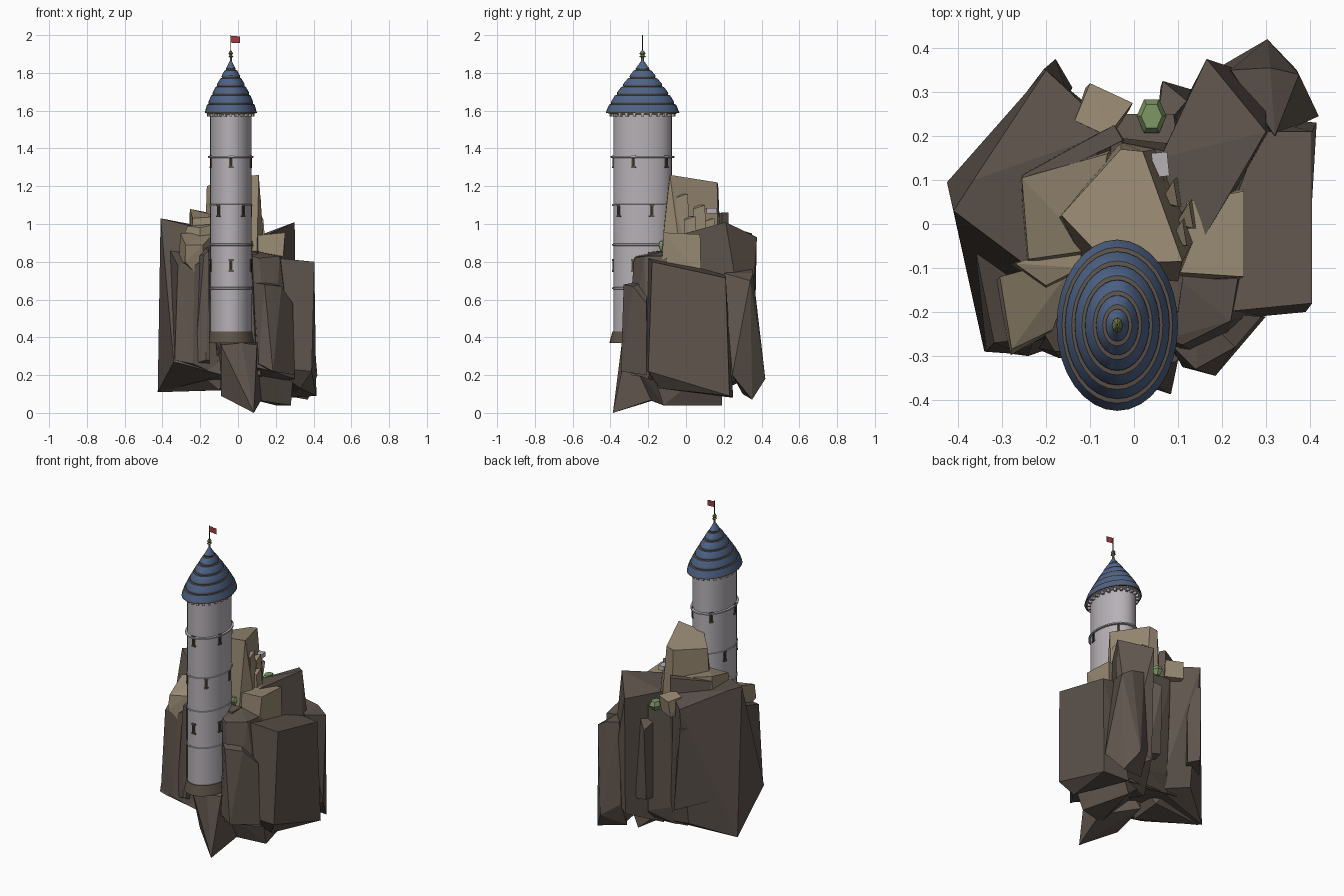
import bpy, bmesh, math
from mathutils import Vector, Matrix

CX, CY, STRETCH = -0.038, -0.23, 1.41      # tower axis and oval stretch in y


def mat(name, r, g, b):
    m = bpy.data.materials.new(name)
    m.diffuse_color = (r, g, b, 1)
    return m


ROCK = mat("dark_rock", 0.113, 0.089, 0.073)
TAN = mat("tan_rock", 0.31, 0.25, 0.168)
WALL = mat("pale_wall", 0.47, 0.44, 0.47)
BLUE = mat("blue_roof", 0.075, 0.125, 0.24)
TRIM = mat("brown_trim", 0.11, 0.085, 0.065)
DARK = mat("dark_opening", 0.03, 0.028, 0.03)
GREEN = mat("leaf_green", 0.21, 0.31, 0.13)
OLIVE = mat("olive_finial", 0.17, 0.21, 0.08)
RED = mat("flag_red", 0.35, 0.045, 0.055)


def finish(name, bm, mats, smooth=False):
    bmesh.ops.recalc_face_normals(bm, faces=bm.faces)
    me = bpy.data.meshes.new(name)
    bm.to_mesh(me)
    bm.free()
    for m in mats:
        me.materials.append(m)
    ob = bpy.data.objects.new(name, me)
    bpy.context.collection.objects.link(ob)
    if smooth:
        bpy.ops.object.select_all(action='DESELECT')
        ob.select_set(True)
        bpy.context.view_layer.objects.active = ob
        bpy.ops.object.shade_smooth_by_angle(angle=math.radians(30))
    return ob


def boulder(name, m, top, bottom):
    """Angular rock: hull between a few upper and lower corners."""
    bm = bmesh.new()
    for p in top + bottom:
        bm.verts.new(p)
    bmesh.ops.convex_hull(bm, input=bm.verts)
    loose = [v for v in bm.verts if not v.link_faces]
    bmesh.ops.delete(bm, geom=loose, context='VERTS')
    # merge nearly level facets into broad flat faces
    bmesh.ops.dissolve_limit(bm, angle_limit=math.radians(6), verts=bm.verts, edges=bm.edges)
    return finish(name, bm, [m])


def lathe(name, profile, mats, idx=None, n=32, stretch=STRETCH, at=(CX, CY), smooth=True):
    """Turn a radius/height profile; idx gives a material slot per segment."""
    bm = bmesh.new()
    rings = []
    for r, z in profile:
        rings.append([bm.verts.new((at[0] + r * math.cos(2 * math.pi * k / n),
                                    at[1] + r * stretch * math.sin(2 * math.pi * k / n), z))
                      for k in range(n)])
    for i in range(len(rings) - 1):
        for k in range(n):
            j = (k + 1) % n
            f = bm.faces.new((rings[i][k], rings[i][j], rings[i + 1][j], rings[i + 1][k]))
            f.material_index = idx[i] if idx else 0
    bm.faces.new(rings[0])
    bm.faces.new(rings[-1])
    return finish(name, bm, mats, smooth)


def add_box(bm, size, mtx):
    bmesh.ops.create_cube(bm, size=1, matrix=mtx @ Matrix.Diagonal((*size, 1)))


def on_wall(deg, r, z):
    """Placement on the oval wall with local x pointing outward."""
    a = math.radians(deg)
    pos = Vector((CX + r * math.cos(a), CY + r * STRETCH * math.sin(a), z))
    out = math.atan2(math.sin(a) / STRETCH, math.cos(a))
    return Matrix.Translation(pos) @ Matrix.Rotation(out, 4, 'Z')


# Tower shaft, footing and string courses
lathe("tower_shaft", [(0.11, 0.42), (0.11, 1.58), (0.13, 1.585), (0.13, 1.595)], [WALL])
lathe("tower_footing", [(0.125, 0.37), (0.122, 0.385), (0.113, 0.43), (0.10, 0.435)], [TRIM])
for i, z in enumerate((0.66, 0.89, 1.10, 1.355)):
    w = 0.114 if i < 3 else 0.120
    lathe(f"wall_ring_{i + 1}", [(0.109, z - 0.006), (w, z - 0.004), (w, z + 0.004), (0.109, z + 0.006)], [WALL])

# Windows, five around each level, alternating positions
frames, panes = bmesh.new(), bmesh.new()
for level, z in enumerate((0.78, 1.07, 1.33)):
    for k in range(5):
        deg = -90 + 72 * k + (36 if level == 1 else 0)
        for s in (-1, 1):
            m = on_wall(deg, 0.11, z)
            add_box(frames, (0.012, 0.026, 0.009), m @ Matrix.Translation((0, 0, s * 0.029)))
            add_box(frames, (0.009, 0.004, 0.056), m @ Matrix.Translation((0, s * 0.007, 0)))
        add_box(panes, (0.007, 0.011, 0.05), on_wall(deg, 0.11, z))
finish("window_frames", frames, [TRIM])
finish("window_openings", panes, [DARK])

# Corbels under the eaves
bm = bmesh.new()
for k in range(24):
    add_box(bm, (0.018, 0.014, 0.018), on_wall(15 * k, 0.117, 1.577))
finish("eave_corbels", bm, [WALL])

# Tiered roof with a brown band at each step
steps = [1, 0.86, 0.70, 0.53, 0.35, 0.19]
heights = [1.588, 1.642, 1.69, 1.735, 1.78, 1.822]
prof, idx = [(0.115, 1.592)], [1]
for i in range(5):
    r0, r1 = 0.138 * steps[i], 0.138 * steps[i + 1]
    z0, z1 = heights[i], heights[i + 1]
    prof += [(r0, z0), (r0 * 0.99, z0 + 0.007), (r1 + 0.007, z1 - 0.009), (r1 - 0.001, z1 - 0.007)]
    idx += [1 if i == 0 else 0, 0, 1, 1]
prof += [(0.026, 1.822), (0.004, 1.866)]
idx.append(0)
lathe("tiered_roof", prof, [BLUE, TRIM], idx)

# Finial, pole and flag
lathe("finial", [(0.006, 1.855), (0.005, 1.88), (0.013, 1.888), (0.006, 1.894), (0.012, 1.902), (0.004, 1.918)],
      [OLIVE], n=8)
lathe("flag_pole", [(0.0022, 1.9), (0.0022, 2.0)], [DARK], n=6)
bm = bmesh.new()
cols = [[bm.verts.new((CX + 0.016 * i, CY + 0.002 * math.sin(2.1 * i), z - 0.001 * i)) for z in (1.960, 1.996)]
        for i in range(4)]
for a, b in zip(cols, cols[1:]):
    bm.faces.new((a[0], b[0], b[1], a[1]))
finish("flag", bm, [RED])

# Dark cliffs: left side
boulder("left_cliff", ROCK,
        [(-0.41, 0.03, 1.03), (-0.365, 0.10, 1.02), (-0.20, 0.35, 0.95), (-0.05, 0.21, 0.96), (-0.25, -0.09, 0.99)],
        [(-0.425, 0.095, 0.11), (-0.2, 0.26, 0.2), (-0.02, 0.2, 0.15), (-0.34, -0.29, 0.27),
         (-0.30, -0.293, 0.26), (-0.08, -0.26, 0.2)])
boulder("left_ridge", ROCK,
        [(-0.255, 0.11, 1.05), (-0.045, 0.225, 1.06), (-0.025, 0.19, 1.06), (-0.23, 0.09, 1.05)],
        [(-0.255, 0.115, 0.8), (-0.045, 0.225, 0.7), (-0.02, 0.19, 0.7), (-0.23, 0.08, 0.8)])
boulder("left_front_slab", ROCK,
        [(-0.36, -0.06, 0.86), (-0.318, -0.27, 0.78), (-0.23, -0.27, 0.78), (-0.16, -0.24, 0.82), (-0.15, -0.1, 0.86)],
        [(-0.37, -0.08, 0.3), (-0.335, -0.288, 0.28), (-0.24, -0.30, 0.26), (-0.1, -0.25, 0.2), (-0.1, -0.1, 0.2)])
boulder("tower_left_slab", ROCK,
        [(-0.21, -0.24, 0.83), (-0.18, -0.29, 0.84), (-0.155, -0.29, 0.86), (-0.15, -0.15, 0.88), (-0.19, -0.15, 0.88)],
        [(-0.23, -0.28, 0.26), (-0.17, -0.305, 0.28), (-0.15, -0.30, 0.28), (-0.15, -0.15, 0.2), (-0.2, -0.15, 0.2)])
boulder("left_back_slab", ROCK,
        [(-0.35, 0.135, 0.87), (-0.205, 0.352, 0.82), (-0.15, 0.29, 0.82), (-0.28, 0.05, 0.85)],
        [(-0.365, 0.14, 0.36), (-0.178, 0.375, 0.32), (-0.14, 0.31, 0.32), (-0.28, 0.05, 0.36)])

# Dark cliffs: middle mass and rear columns
boulder("core_rock", ROCK,
        [(-0.2, -0.15, 0.86), (0.1, -0.2, 0.85), (0.15, 0.15, 0.88), (-0.1, 0.2, 0.9)],
        [(-0.17, -0.2, 0.2), (0.12, -0.29, 0.2), (0.2, 0.2, 0.12), (-0.15, 0.2, 0.15)])
boulder("rear_column", ROCK,
        [(-0.08, 0.2, 0.87), (-0.06, 0.25, 0.86), (0.03, 0.215, 0.86), (0.09, 0.25, 0.86), (0.1, 0.18, 0.88)],
        [(-0.08, 0.2, 0.14), (-0.05, 0.23, 0.25), (0.09, 0.25, 0.2), (0.13, 0.18, 0.12)])
boulder("rear_spike", ROCK,
        [(0.065, 0.325, 0.74), (0.12, 0.28, 0.78), (0.05, 0.2, 0.78)],
        [(0.06, 0.31, 0.3), (0.15, 0.3, 0.28), (0.05, 0.18, 0.28)])

# Dark cliffs: right side
boulder("right_tall_rock", ROCK,
        [(0.30, 0.21, 1.01), (0.165, 0.375, 0.93), (0.06, 0.15, 0.92), (0.13, -0.08, 0.93)],
        [(0.31, 0.2, 0.15), (0.17, 0.36, 0.2), (0.05, 0.15, 0.1), (0.13, -0.12, 0.15), (0.30, 0.33, 0.3)])
boulder("right_block", ROCK,
        [(0.405, -0.18, 0.80), (0.405, 0.21, 0.715), (0.29, 0.21, 0.73), (0.2, -0.02, 0.79), (0.20, -0.20, 0.82)],
        [(0.39, -0.2, 0.22), (0.415, 0.23, 0.09), (0.25, 0.25, 0.08), (0.18, -0.22, 0.24), (0.33, -0.14, 0.13)])
boulder("right_front_rock", ROCK,
        [(0.075, -0.26, 0.83), (0.11, -0.275, 0.82), (0.22, -0.22, 0.83), (0.24, -0.1, 0.83), (0.07, -0.1, 0.86)],
        [(0.10, -0.31, 0.24), (0.185, -0.32, 0.22), (0.30, -0.20, 0.18), (0.08, -0.1, 0.15)])
boulder("right_front_slab", ROCK,
        [(0.08, -0.27, 0.69), (0.14, -0.33, 0.68), (0.23, -0.28, 0.67), (0.29, -0.21, 0.58), (0.15, -0.2, 0.7)],
        [(0.11, -0.325, 0.26), (0.185, -0.345, 0.22), (0.30, -0.21, 0.2), (0.1, -0.2, 0.24)])
boulder("right_rear_rock", ROCK,
        [(0.22, 0.35, 0.76), (0.31, 0.355, 0.74), (0.375, 0.34, 0.70), (0.32, 0.2, 0.74)],
        [(0.303, 0.42, 0.18), (0.42, 0.245, 0.2), (0.37, 0.35, 0.07), (0.2, 0.3, 0.1), (0.2, 0.36, 0.25)])

# Jagged underside
boulder("front_spur", ROCK,
        [(-0.09, -0.33, 0.36), (0.02, -0.34, 0.37), (0.10, -0.31, 0.36), (0.05, -0.1, 0.4), (-0.1, -0.1, 0.4)],
        [(0.084, -0.387, 0.0), (-0.09, -0.25, 0.09), (0.13, -0.15, 0.08), (-0.05, 0.0, 0.12)])
boulder("under_wedge", ROCK,
        [(-0.1, 0.1, 0.3), (0.3, -0.2, 0.3), (0.3, 0.2, 0.3), (0.08, -0.3, 0.3)],
        [(0.28, -0.12, 0.04), (0.2, 0.19, 0.04), (0.08, -0.2, 0.07)])
boulder("under_left_wedge", ROCK,
        [(-0.34, -0.2, 0.32), (-0.2, 0.25, 0.32), (0.0, 0.0, 0.3)],
        [(-0.41, 0.08, 0.11), (-0.08, 0.1, 0.12), (-0.1, -0.12, 0.12)])

# Tan rocks on top
boulder("tan_peak", TAN,
        [(-0.165, 0.02, 1.20), (-0.03, 0.17, 1.21), (0.02, 0.165, 1.22), (0.11, -0.085, 1.26), (-0.06, -0.09, 1.24)],
        [(-0.175, 0.01, 0.9), (-0.03, 0.185, 0.85), (0.05, 0.17, 0.85), (0.14, -0.03, 0.85), (0.10, -0.13, 0.85),
         (-0.1, -0.12, 0.85)])
boulder("tan_shoulder", TAN,
        [(-0.255, 0.105, 1.08), (-0.06, 0.16, 1.04), (-0.1, -0.06, 1.04), (-0.24, -0.08, 1.03)],
        [(-0.26, 0.105, 0.85), (-0.05, 0.17, 0.85), (-0.1, -0.1, 0.8), (-0.25, -0.1, 0.8)])
boulder("tan_left_ledge", TAN,
        [(-0.305, -0.12, 0.95), (-0.278, -0.285, 0.89), (-0.185, -0.24, 0.89), (-0.12, -0.07, 0.96)],
        [(-0.315, -0.13, 0.78), (-0.28, -0.298, 0.80), (-0.19, -0.25, 0.70), (-0.12, -0.08, 0.7)])
boulder("tan_left_block", TAN,
        [(-0.27, -0.09, 0.99), (-0.2, -0.14, 0.98), (-0.12, -0.1, 1.0), (-0.12, -0.04, 1.0)],
        [(-0.29, -0.09, 0.88), (-0.2, -0.15, 0.88), (-0.12, -0.1, 0.88), (-0.12, -0.02, 0.88)])
boulder("tan_right_block", TAN,
        [(0.10, -0.11, 0.94), (0.25, -0.12, 0.955), (0.25, 0.075, 0.945), (0.12, 0.05, 0.94)],
        [(0.09, -0.13, 0.70), (0.23, -0.13, 0.72), (0.25, 0.08, 0.72), (0.12, 0.05, 0.7)])
boulder("tan_rear_cube", TAN,
        [(-0.10, 0.32, 0.96), (-0.135, 0.235, 0.97), (-0.06, 0.2, 0.98), (-0.003, 0.275, 0.96)],
        [(-0.11, 0.31, 0.86), (-0.13, 0.23, 0.86), (-0.05, 0.2, 0.86), (-0.01, 0.26, 0.86)])
for i, (x, y, z) in enumerate(((0.09, 0.07, 1.10), (0.125, 0.02, 1.04), (0.06, 0.12, 1.03), (0.11, -0.02, 1.16))):
    boulder(f"tan_chip_{i + 1}", TAN, [(x - 0.03, y - 0.02, z), (x + 0.01, y - 0.03, z - 0.02), (x, y + 0.03, z)],
            [(x - 0.04, y - 0.03, 0.88), (x + 0.02, y - 0.03, 0.88), (x + 0.01, y + 0.04, 0.88)])

# Bushes and small stone block
for i, (x, y, z, r) in enumerate(((0.04, 0.245, 0.88, 0.034), (0.062, -0.12, 0.885, 0.022))):
    lathe(f"bush_{i + 1}", [(r * 0.5, z - 0.03), (r, z), (r * 0.7, z + 0.025)], [GREEN], n=6, stretch=1.3,
          at=(x, y), smooth=False)
bm = bmesh.new()
add_box(bm, (0.036, 0.055, 0.028), Matrix.Translation((0.06, 0.135, 1.07)) @ Matrix.Rotation(0.1, 4, 'Z'))
finish("small_stone_block", bm, [WALL])
